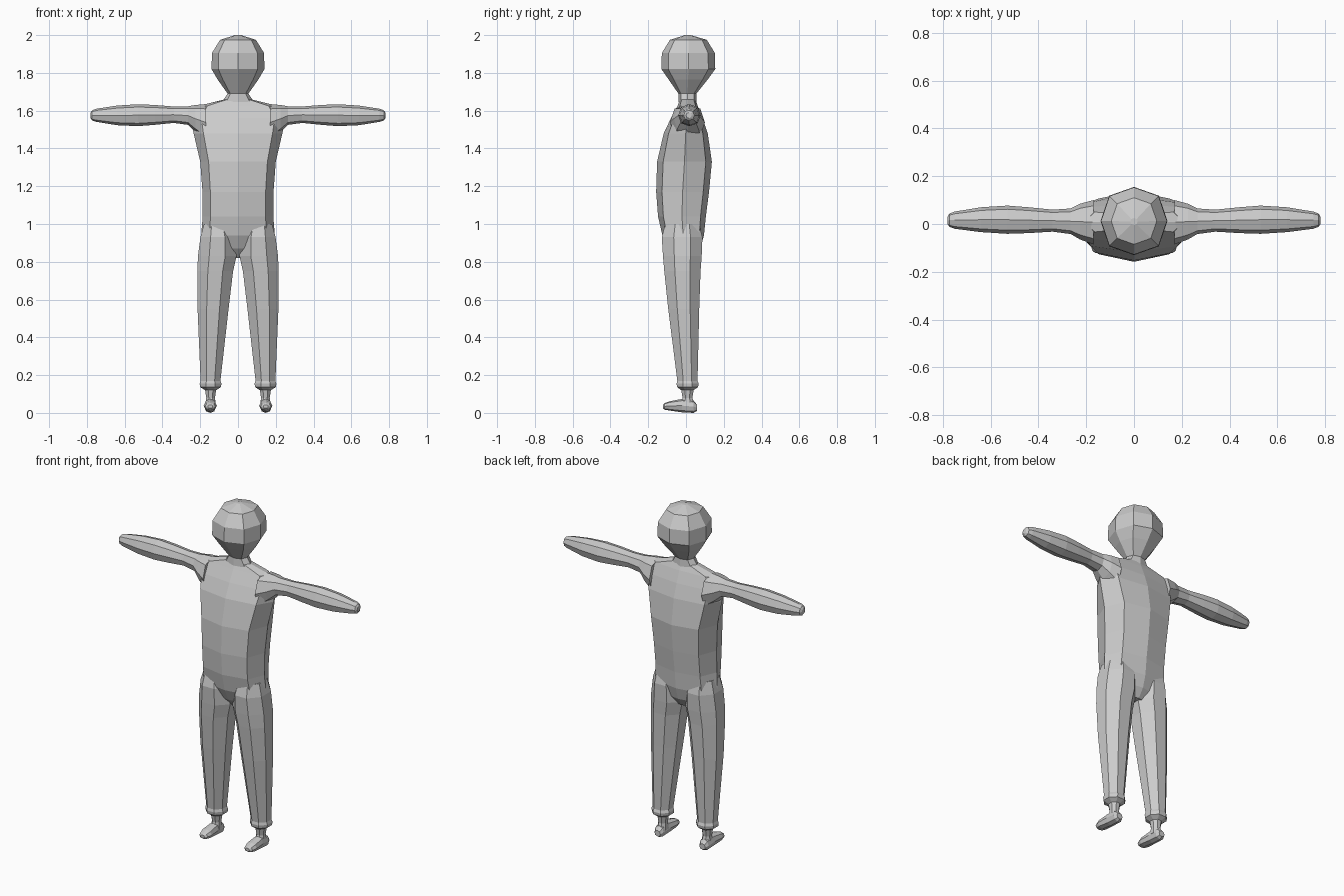
import bpy, bmesh
from math import cos, sin, pi


def loft(name, axis, rings, turn=0.0, mirror=False, k=1.05):
    """Eight-sided loft. Ring = (position, u_min, u_max, v_min, v_max)."""
    bm = bmesh.new()
    loops = []
    for p, u0, u1, v0, v1 in rings:
        uc, vc, ur, vr = (u0 + u1) / 2, (v0 + v1) / 2, (u1 - u0) / 2, (v1 - v0) / 2
        loop = []
        for i in range(8):
            a = pi / 4 * (i + turn)
            s = (k if i % 2 else 1.0) if not turn else 1 / cos(pi / 8)
            u, v = uc + ur * s * cos(a), vc + vr * s * sin(a)
            co = {'X': (p, u, v), 'Y': (u, p, v), 'Z': (u, v, p)}[axis]
            loop.append(bm.verts.new(co))
        loops.append(loop)
    for a, b in zip(loops, loops[1:]):
        for i in range(8):
            j = (i + 1) % 8
            bm.faces.new((a[i], a[j], b[j], b[i]))
    bm.faces.new(loops[0])
    bm.faces.new(loops[-1])
    bmesh.ops.recalc_face_normals(bm, faces=bm.faces[:])
    mesh = bpy.data.meshes.new(name)
    bm.to_mesh(mesh)
    bm.free()
    ob = bpy.data.objects.new(name, mesh)
    bpy.context.collection.objects.link(ob)
    if mirror:
        ob.modifiers.new("mirror", 'MIRROR')
    return ob


# Torso from crotch to collar
loft("torso", 'Z', [
    (0.82, -0.07, 0.07, -0.045, 0.04),
    (0.87, -0.14, 0.14, -0.09, 0.075),
    (0.94, -0.195, 0.195, -0.125, 0.095),
    (1.04, -0.187, 0.187, -0.148, 0.105),
    (1.17, -0.188, 0.188, -0.158, 0.122),
    (1.33, -0.20, 0.20, -0.153, 0.137),
    (1.48, -0.235, 0.235, -0.118, 0.115),
    (1.56, -0.25, 0.25, -0.08, 0.088),
    (1.625, -0.21, 0.21, -0.045, 0.062),
    (1.66, -0.07, 0.07, -0.032, 0.05),
], k=1.1)

# Neck and head
loft("head", 'Z', [
    (1.645, -0.085, 0.085, -0.04, 0.055),
    (1.69, -0.055, 0.055, -0.04, 0.055),
    (1.765, -0.108, 0.108, -0.092, 0.115),
    (1.82, -0.14, 0.14, -0.13, 0.155),
    (1.905, -0.138, 0.138, -0.128, 0.153),
    (1.975, -0.095, 0.095, -0.085, 0.11),
    (2.0, -0.015, 0.015, -0.005, 0.025),
])

# Arms with rounded ends
loft("arm", 'X', [
    (0.17, -0.085, 0.10, 1.44, 1.635),
    (0.225, -0.065, 0.085, 1.485, 1.63),
    (0.265, -0.042, 0.065, 1.525, 1.623),
    (0.34, -0.032, 0.06, 1.535, 1.622),
    (0.44, -0.038, 0.07, 1.525, 1.63),
    (0.53, -0.041, 0.077, 1.518, 1.634),
    (0.64, -0.034, 0.07, 1.523, 1.627),
    (0.75, -0.02, 0.052, 1.541, 1.61),
    (0.772, -0.012, 0.044, 1.548, 1.602),
    (0.78, 0.0, 0.03, 1.56, 1.59),
], mirror=True)

# Trouser legs with cuffs and ankles
loft("leg", 'Z', [
    (1.0, 0.04, 0.18, -0.11, 0.07),
    (0.93, 0.015, 0.199, -0.128, 0.087),
    (0.83, 0.008, 0.212, -0.122, 0.083),
    (0.75, 0.026, 0.215, -0.115, 0.077),
    (0.55, 0.05, 0.214, -0.094, 0.07),
    (0.17, 0.093, 0.198, -0.046, 0.061),
    (0.155, 0.088, 0.203, -0.05, 0.067),
    (0.137, 0.09, 0.201, -0.047, 0.064),
    (0.12, 0.116, 0.174, -0.025, 0.04),
    (0.08, 0.122, 0.168, -0.018, 0.034),
    (0.04, 0.117, 0.173, -0.03, 0.045),
], turn=0.5, mirror=True)

# Feet from heel to toe
loft("foot", 'Y', [
    (0.057, 0.128, 0.166, 0.01, 0.045),
    (0.04, 0.118, 0.176, 0.0, 0.066),
    (-0.02, 0.116, 0.178, 0.003, 0.074),
    (-0.085, 0.112, 0.182, 0.012, 0.062),
    (-0.113, 0.12, 0.174, 0.017, 0.052),
    (-0.122, 0.134, 0.16, 0.025, 0.043),
], mirror=True)
